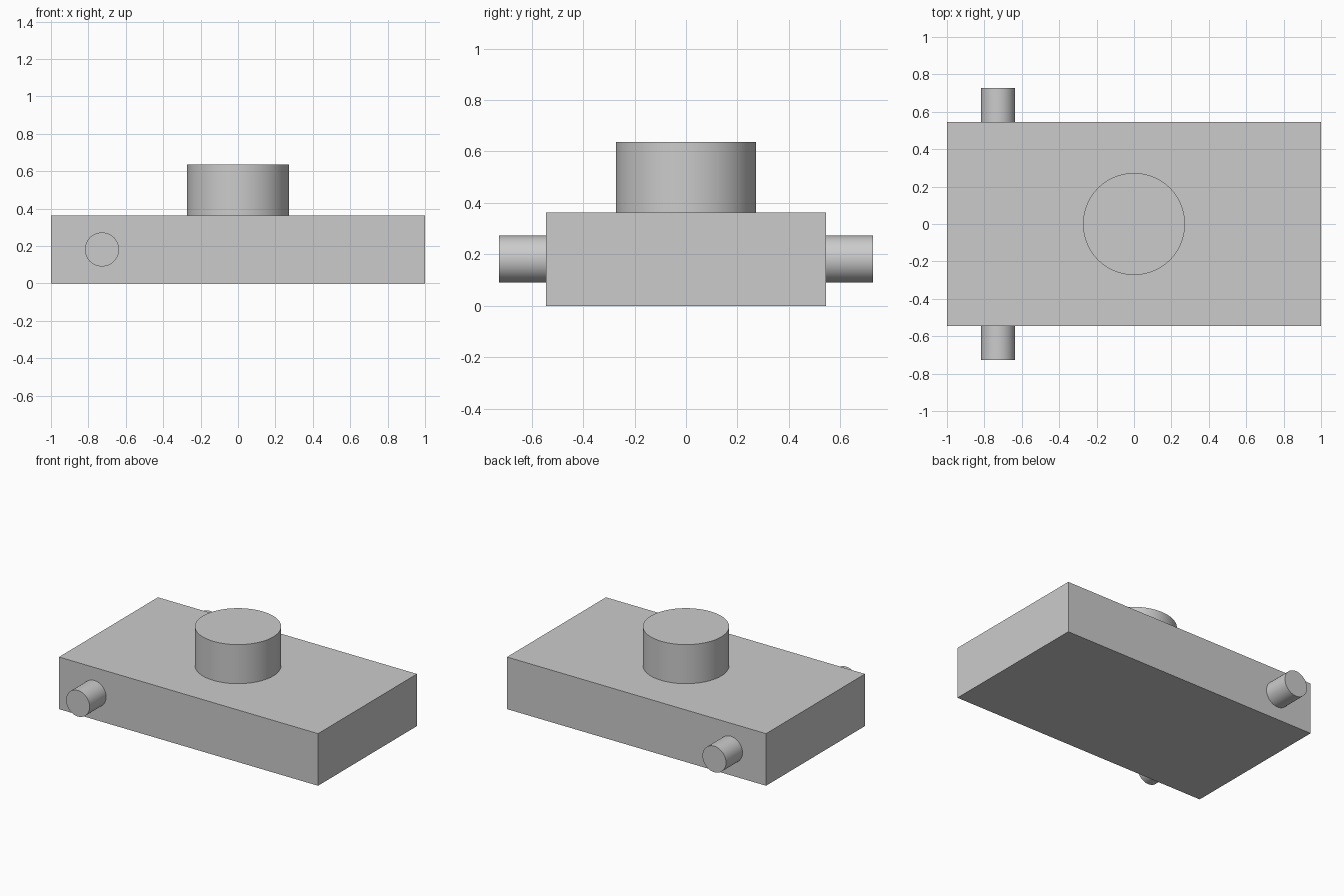
import bpy
import math

cube = bpy.data.objects.get("Cube")
if cube:
    bpy.data.objects.remove(cube, do_unlink=True)

U = 1 / 11  # base unit: the body is 22 x 12 x 4 units

grey = bpy.data.materials.new("light_grey")
grey.use_nodes = True
colour = (0.6, 0.6, 0.6, 1)
grey.diffuse_color = colour
grey.node_tree.nodes["Principled BSDF"].inputs["Base Color"].default_value = colour


def cylinder(name, radius, depth, location, rotation=(0, 0, 0)):
    bpy.ops.mesh.primitive_cylinder_add(
        vertices=64, radius=radius, depth=depth, location=location, rotation=rotation)
    obj = bpy.context.object
    obj.name = name
    obj.data.materials.append(grey)
    bpy.ops.object.shade_smooth_by_angle(angle=math.radians(30))
    return obj


# Flat rectangular body
bpy.ops.mesh.primitive_cube_add(size=1, location=(0, 0, 2 * U))
body = bpy.context.object
body.name = "body"
body.scale = (22 * U, 12 * U, 4 * U)
bpy.ops.object.transform_apply(location=False, rotation=False, scale=True)
body.data.materials.append(grey)

# Round turret on top
cylinder("top_drum", 3 * U, 3 * U, (0, 0, 5.5 * U))

# Short pegs on the front and back
for name, side in (("front_peg", -1), ("back_peg", 1)):
    cylinder(name, U, 2 * U, (-8 * U, side * 7 * U, 2 * U), (math.pi / 2, 0, 0))
